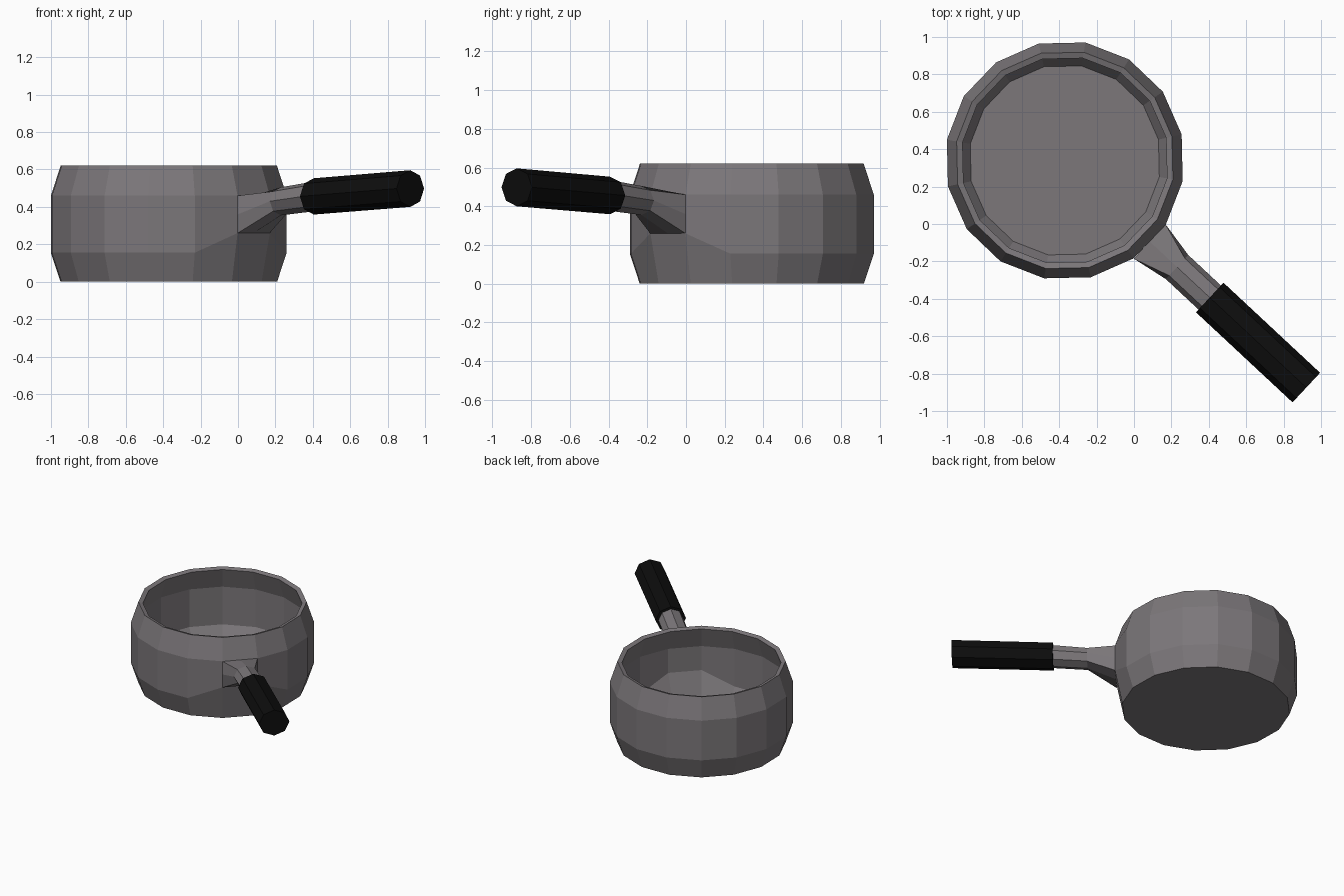
import bpy, bmesh
from math import sin, cos, pi, radians
from mathutils import Vector

if "Cube" in bpy.data.objects:
    bpy.data.objects.remove(bpy.data.objects["Cube"])

N = 16
CENTRE = Vector((-0.37, 0.34, 0))
FACE_ANGLE = radians(-43.7)              # wall facet that carries the handle
HANDLE_ANGLE = radians(-43)


def material(name, colour):
    m = bpy.data.materials.new(name)
    m.diffuse_color = (*colour, 1)
    m.use_nodes = True
    m.node_tree.nodes["Principled BSDF"].inputs["Base Color"].default_value = m.diffuse_color
    return m


def loft(name, rings, mat, cap_start=True, cap_end=True):
    """Join equal-length rings of points with quads and cap the ends."""
    bm = bmesh.new()
    loops = [[bm.verts.new(p) for p in ring] for ring in rings]
    n = len(loops[0])
    for a, b in zip(loops, loops[1:]):
        for i in range(n):
            j = (i + 1) % n
            bm.faces.new((a[i], a[j], b[j], b[i]))
    if cap_start:
        bm.faces.new(loops[0][::-1])
    if cap_end:
        bm.faces.new(loops[-1])
    bmesh.ops.recalc_face_normals(bm, faces=bm.faces)
    me = bpy.data.meshes.new(name)
    bm.to_mesh(me)
    bm.free()
    me.materials.append(mat)
    ob = bpy.data.objects.new(name, me)
    bpy.context.collection.objects.link(ob)
    return ob


def pot_ring(r, z, raise_by):
    """16-sided ring; the two points under the handle can be lifted."""
    pts = []
    for i in range(N):
        a = FACE_ANGLE + (i - 0.5) * 2 * pi / N
        lift = raise_by if i in (0, 1) else 0
        pts.append(CENTRE + Vector((r * cos(a), r * sin(a), z + lift)))
    return pts


metal = material("grey_metal", (0.2, 0.185, 0.195))
black = material("black_grip", (0.004, 0.004, 0.004))

# Pot: outside wall up, over the rim, inside wall down to the floor
profile = [(0.588, 0, 0), (0.64, 0.155, 0.105), (0.64, 0.46, 0), (0.587, 0.62, 0),
           (0.555, 0.61, 0), (0.605, 0.455, 0), (0.605, 0.165, 0.105), (0.513, 0.035, 0)]
loft("pot", [pot_ring(*p) for p in profile], metal)

# Handle axis, starting at the centre of the carrying facet
apothem = 0.64 * cos(pi / N)
start = CENTRE + Vector((cos(FACE_ANGLE), sin(FACE_ANGLE), 0)) * apothem
along = Vector((cos(HANDLE_ANGLE), sin(HANDLE_ANGLE), 0))
side = Vector((-sin(HANDLE_ANGLE), cos(HANDLE_ANGLE), 0))


def handle_ring(s, z, w, h, square=False):
    """Octagon across the handle axis, or a square with midpoints."""
    pts = []
    for i in range(8):
        c, d = cos(i * pi / 4), sin(i * pi / 4)
        k = 1 / max(abs(c), abs(d)) if square else 1
        p = start + along * s + side * (c * k * w)
        p.z = z + d * k * h
        pts.append(p)
    return pts


# Neck: square on the pot facet, turning into a thin octagon
loft("handle_neck", [handle_ring(0, 0.36, 0.125, 0.10, True),
                     handle_ring(0.2, 0.43, 0.088, 0.075),
                     handle_ring(0.45, 0.457, 0.088, 0.08)], metal, cap_start=False)

# Grip: straight octagonal bar, rising slightly outward
loft("handle_grip", [handle_ring(0.439, 0.456, 0.108, 0.097),
                     handle_ring(1.145, 0.498, 0.108, 0.098)], black)
